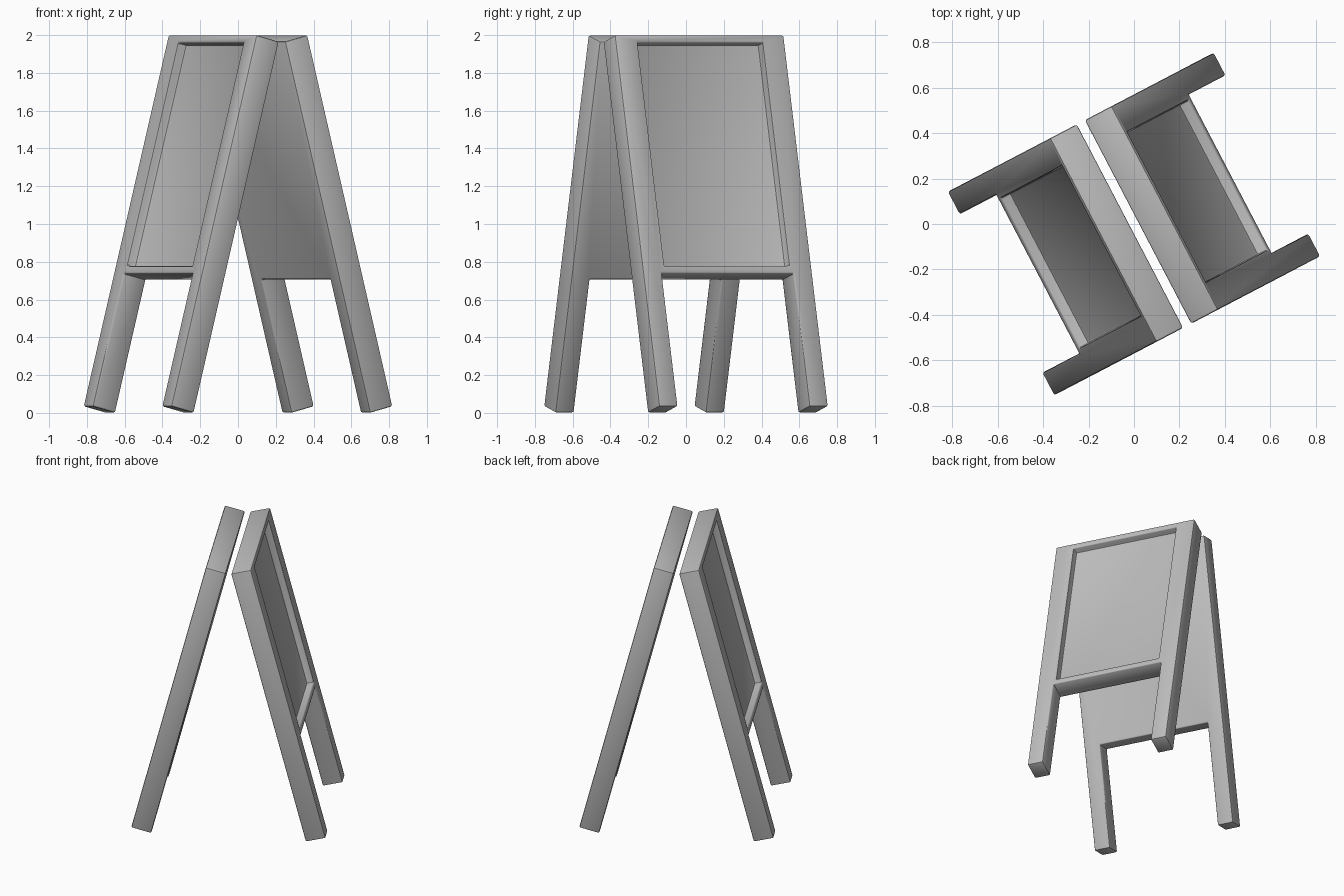
import bpy, bmesh
from math import radians
from mathutils import Matrix

cube = bpy.data.objects.get("Cube")
if cube:
    bpy.data.objects.remove(cube, do_unlink=True)

HALF, LEG_IN, PANEL_IN = 0.505, 0.393, 0.373   # half widths: board, leg gap, recess
LENGTH, THICK = 2.03, 0.14
GAP_TOP, RAIL, RECESS = 0.728, 0.041, 0.052
TILT, YAW, FOOT = radians(14.5), radians(-62.4), 0.526

grey = bpy.data.materials.new("plain grey")
grey.use_nodes = True
color = (0.5, 0.5, 0.5, 1)
grey.diffuse_color = color
grey.node_tree.nodes["Principled BSDF"].inputs["Base Color"].default_value = color


def extruded(name, profile, y0, y1):
    """Extrude an x-z outline from y0 to y1."""
    bm = bmesh.new()
    face = bm.faces.new([bm.verts.new((x, y0, z)) for x, z in profile])
    side = bmesh.ops.extrude_face_region(bm, geom=[face])
    verts = [v for v in side["geom"] if isinstance(v, bmesh.types.BMVert)]
    bmesh.ops.translate(bm, verts=verts, vec=(0, y1 - y0, 0))
    bmesh.ops.recalc_face_normals(bm, faces=bm.faces)
    mesh = bpy.data.meshes.new(name)
    bm.to_mesh(mesh)
    bm.free()
    obj = bpy.data.objects.new(name, mesh)
    bpy.context.collection.objects.link(obj)
    return obj


def sign_board(name, turn):
    # Two legs joined by the upper board, cut as one outline
    half = [(LEG_IN, GAP_TOP), (LEG_IN, 0), (HALF, 0), (HALF, LENGTH)]
    outline = half + [(-x, z) for x, z in reversed(half)]
    board = extruded(name, outline, -THICK, 0)
    board.data.materials.append(grey)

    # Recessed writing panel on the outer face
    low, high = GAP_TOP + RAIL, LENGTH - RAIL
    cutter = extruded(name + "_recess_cutter",
                      [(-PANEL_IN, low), (PANEL_IN, low), (PANEL_IN, high), (-PANEL_IN, high)],
                      -THICK - 0.1, -THICK + RECESS)
    cutter.hide_render = True
    bpy.ops.object.select_all(action='DESELECT')
    bpy.context.view_layer.objects.active = board
    board.select_set(True)
    cut = board.modifiers.new("recess", 'BOOLEAN')
    cut.operation, cut.solver, cut.object = 'DIFFERENCE', 'EXACT', cutter
    bpy.ops.object.modifier_apply(modifier=cut.name)
    bpy.data.objects.remove(cutter, do_unlink=True)

    # Softened edges
    bevel = board.modifiers.new("soft edges", 'BEVEL')
    bevel.width, bevel.segments = 0.01, 2
    bevel.limit_method, bevel.angle_limit = 'ANGLE', radians(40)
    bpy.ops.object.modifier_apply(modifier=bevel.name)
    bpy.ops.object.shade_smooth_by_angle(angle=radians(40))

    # Lean the board inward, then turn it into place
    board.matrix_world = (Matrix.Rotation(YAW + turn, 4, 'Z')
                          @ Matrix.Translation((0, -FOOT, 0))
                          @ Matrix.Rotation(-TILT, 4, 'X'))


sign_board("right_board", 0)
sign_board("left_board", radians(180))
